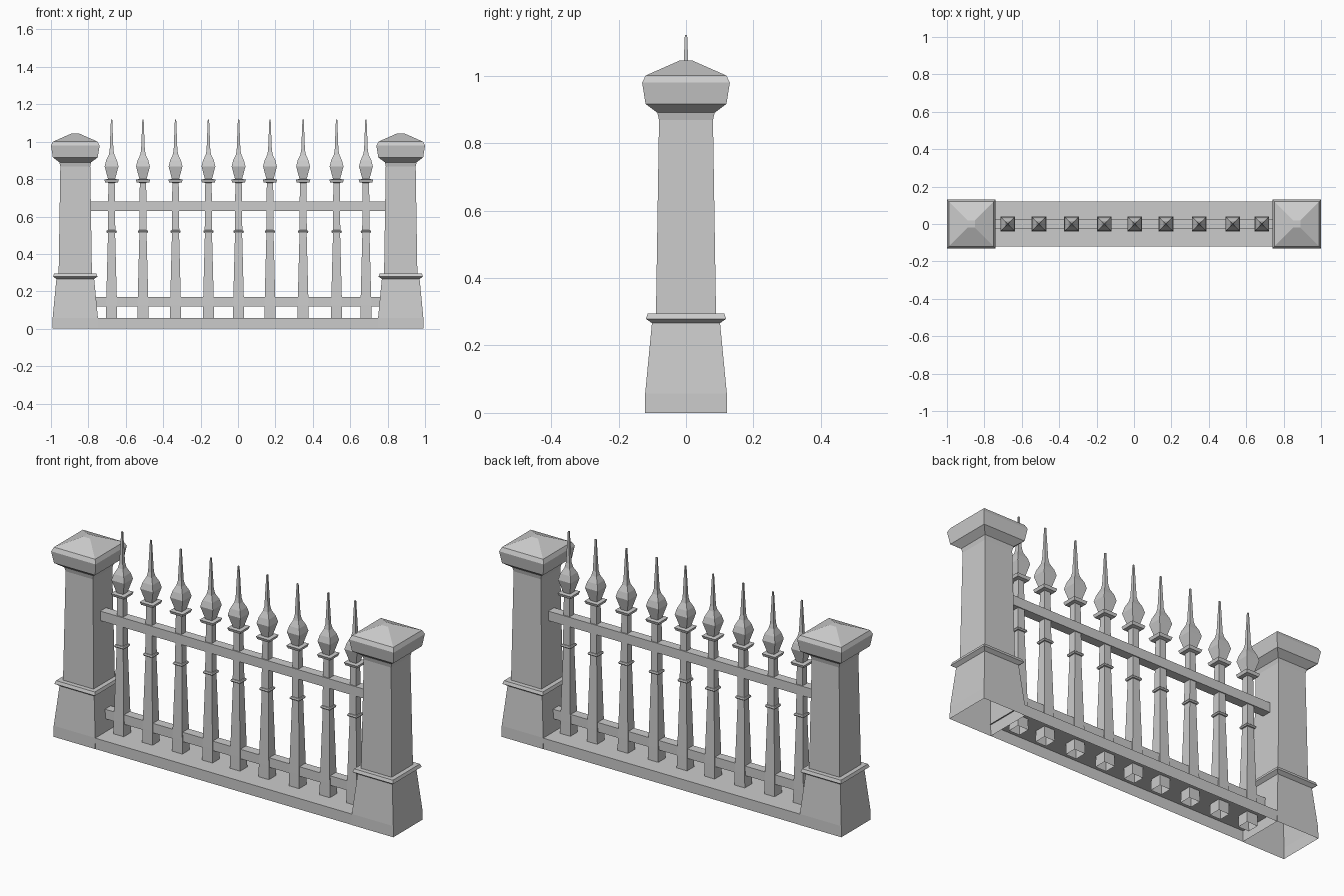
import bpy, bmesh

if "Cube" in bpy.data.objects:
    bpy.data.objects.remove(bpy.data.objects["Cube"])


def finish(bm, name):
    me = bpy.data.meshes.new(name)
    bm.to_mesh(me)
    bm.free()
    ob = bpy.data.objects.new(name, me)
    bpy.context.collection.objects.link(ob)
    return ob


def square_turning(name, x, profile):
    """Stack square rings (half width, z); open at the bottom, capped on top."""
    bm = bmesh.new()
    last = None
    for h, z in profile:
        ring = [bm.verts.new((x + sx * h, sy * h, z))
                for sx, sy in ((-1, -1), (1, -1), (1, 1), (-1, 1))]
        if last:
            for i in range(4):
                j = (i + 1) % 4
                bm.faces.new((last[i], last[j], ring[j], ring[i]))
        last = ring
    bm.faces.new(last)
    return finish(bm, name)


def box(name, x0, x1, y, z0, z1, open_bottom=False):
    bm = bmesh.new()
    bmesh.ops.create_cube(bm, size=1)
    for v in bm.verts:
        v.co.x = x1 if v.co.x > 0 else x0
        v.co.y = y if v.co.y > 0 else -y
        v.co.z = z1 if v.co.z > 0 else z0
    if open_bottom:
        bm.normal_update()
        drop = [f for f in bm.faces if f.normal.z < -0.5 or abs(f.normal.x) > 0.5]
        bmesh.ops.delete(bm, geom=drop, context='FACES')
    return finish(bm, name)


# stone posts: plinth, moulding, tapered shaft, flared cap
POST = [(.122, 0), (.121, .058), (.101, .266), (.119, .279), (.113, .295),
        (.089, .295), (.080, .868), (.085, .89), (.12, .916), (.13, .979),
        (.12, 1.0), (.02, 1.044)]
for side, x in (("left", -.87), ("right", .87)):
    square_turning("post_" + side, x, POST)

# hollow base kerb between the posts
box("base_kerb", -.755, .755, .121, 0, .057, True)

# horizontal rails
box("upper_rail", -.80, .80, .024, .63, .68)
box("lower_rail", -.77, .77, .024, .12, .17)

# pickets with collars and spear heads
PICKET = [(.031, .0), (.029, .13), (.019, .512), (.025, .513), (.028, .519),
          (.025, .526), (.020, .527), (.017, .78), (.034, .783), (.039, .798),
          (.019, .80), (.037, .868), (.029, .90), (.015, .93), (.010, .955),
          (.0035, 1.12)]
for i, x in enumerate((-.676, -.508, -.334, -.158, .003, .171, .348, .527, .684)):
    square_turning(f"picket_{i + 1}", x, PICKET)
